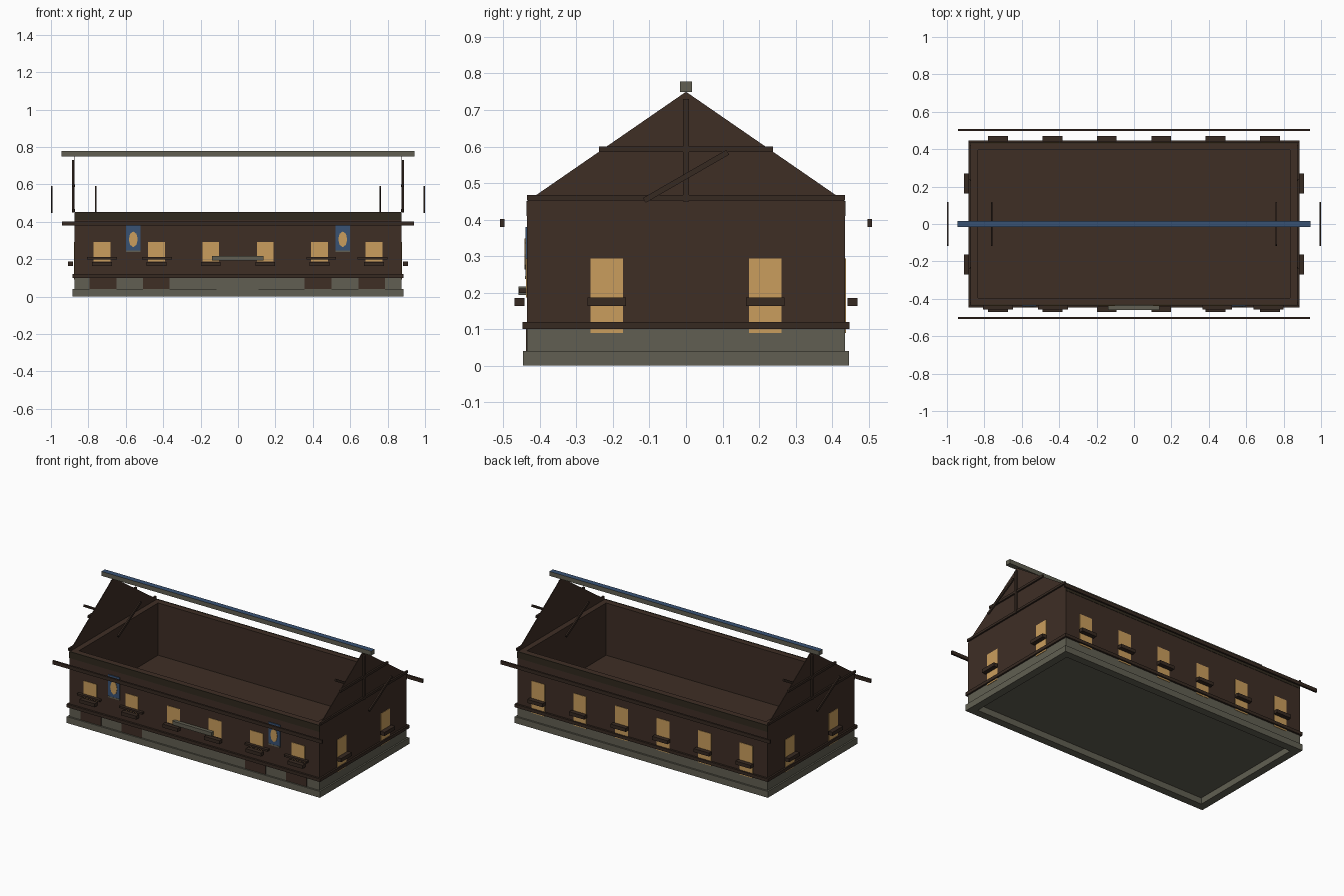
import bpy, bmesh, math
from mathutils import Vector

if "Cube" in bpy.data.objects:
    bpy.data.objects.remove(bpy.data.objects["Cube"])


def colour(name, r, g, b):
    m = bpy.data.materials.new(name)
    lin = [((c / 255 + 0.055) / 1.055) ** 2.4 for c in (r, g, b)]
    m.diffuse_color = (*lin, 1)
    m.use_nodes = True
    m.node_tree.nodes["Principled BSDF"].inputs["Base Color"].default_value = m.diffuse_color
    return m


WOOD = colour("dark_timber", 62, 46, 37)
TRIM = colour("trim_timber", 54, 41, 33)
PLATE = colour("wall_plate_timber", 48, 41, 30)
STONE = colour("grey_stone", 97, 95, 82)
GLOW = colour("warm_window", 202, 158, 93)
BLUE = colour("blue_paint", 56, 82, 116)


def finish(name, bm, *mats):
    bmesh.ops.recalc_face_normals(bm, faces=bm.faces)
    me = bpy.data.meshes.new(name)
    bm.to_mesh(me)
    bm.free()
    ob = bpy.data.objects.new(name, me)
    for m in mats:
        me.materials.append(m)
    bpy.context.collection.objects.link(ob)
    return ob


def box(name, x, y, z, mat, tilt=0.0):
    """Box from (min, max) pairs, optionally turned about the x axis."""
    bm = bmesh.new()
    bmesh.ops.create_cube(bm, size=1)
    for v in bm.verts:
        v.co = Vector([(b - a) * c for c, (a, b) in zip(v.co, (x, y, z))])
    ob = finish(name, bm, mat)
    ob.location = [(a + b) / 2 for a, b in (x, y, z)]
    ob.rotation_euler.x = tilt
    return ob


def span(c, half):
    return (c - half, c + half)


def side(s, a, b):
    """Range a..b on the positive or negative side."""
    return (a, b) if s > 0 else (-b, -a)


def ring(name, hx, hy, t, z, mat):
    """Open rectangular frame with outer half sizes and thickness t."""
    bm = bmesh.new()
    corners = [(-1, -1), (1, -1), (1, 1), (-1, 1)]
    loops = [[bm.verts.new((sx * (hx - d), sy * (hy - d), h)) for sx, sy in corners]
             for d, h in ((0, z[0]), (0, z[1]), (t, z[1]), (t, z[0]))]
    for k in range(4):
        a, b = loops[k], loops[(k + 1) % 4]
        for i in range(4):
            j = (i + 1) % 4
            bm.faces.new((a[i], a[j], b[j], b[i]))
    return finish(name, bm, mat)


# Foundation courses, floor, sill band and open-topped walls
ring("foundation_lower", 0.885, 0.446, 0.05, (0, 0.04), STONE)
ring("foundation_upper", 0.875, 0.435, 0.04, (0.04, 0.10), STONE)
box("foundation_underside", (-0.84, 0.84), (-0.40, 0.40), (0.04, 0.10), STONE)
box("floor", (-0.84, 0.84), (-0.40, 0.40), (0.10, 0.12), WOOD)
ring("sill_band", 0.886, 0.447, 0.05, (0.10, 0.12), TRIM)
ring("walls", 0.875, 0.435, 0.04, (0.12, 0.45), WOOD)

# Dark blocks and centre stone in the front foundation
for x in (-0.722, -0.437, 0.427, 0.715):
    box("foundation_block", span(x, 0.072), (-0.438, -0.43), (0.04, 0.10), WOOD)
box("foundation_centre_stone", (-0.115, 0.11), (-0.438, -0.43), (0.04, 0.10), STONE)

# Long walls: windows, sills, top plate and floating eave beam
for s in (-1, 1):
    box("wall_plate", (-0.875, 0.875), side(s, 0.43, 0.437), (0.41, 0.451), PLATE)
    box("eave_beam", (-0.942, 0.942), side(s, 0.497, 0.509), (0.38, 0.402), TRIM)
    for i in range(6):
        x = -0.727 + i * 0.2908
        low = 0.187 if s < 0 else 0.09
        box("window", span(x, 0.045), side(s, 0.43, 0.4375), (low, 0.293), GLOW)
        box("window_sill", span(x, 0.053), side(s, 0.442, 0.47), (0.164, 0.186), TRIM)

# Front shelves and stone ledge
for x in (-0.727, -0.432, 0.445, 0.72):
    box("window_shelf", span(x, 0.08), (-0.457, -0.437), (0.199, 0.211), TRIM)
box("front_ledge", (-0.138, 0.136), (-0.459, -0.437), (0.193, 0.217), STONE)

# Blue banners with a glowing emblem
for x in (-0.56, 0.56):
    box("banner", span(x, 0.04), (-0.440, -0.433), (0.245, 0.38), BLUE)
    box("banner_hem", span(x, 0.04), (-0.441, -0.434), (0.237, 0.246), STONE)
    bm = bmesh.new()
    bmesh.ops.create_cone(bm, cap_ends=True, segments=8, radius1=1, radius2=1, depth=1)
    for v in bm.verts:
        v.co = Vector((v.co.x * 0.024, v.co.z * 0.004, v.co.y * 0.042))
    emblem = finish("banner_emblem", bm, GLOW)
    emblem.location = (x, -0.4405, 0.306)

# Gable ends
for s in (-1, 1):
    bm = bmesh.new()
    bm.faces.new([bm.verts.new((x, y, z)) for x, y, z in
                  ((s * 0.873, -0.435, 0.45), (s * 0.873, 0.435, 0.45), (s * 0.873, 0, 0.75))])
    gable = finish("gable", bm, WOOD)
    mod = gable.modifiers.new("thickness", "SOLIDIFY")
    mod.thickness = 0.004
    mod.offset = 0
    beam_x = side(s, 0.874, 0.885)
    box("gable_tie", beam_x, (-0.435, 0.435), (0.453, 0.468), TRIM)
    box("gable_collar", beam_x, (-0.238, 0.238), (0.585, 0.600), TRIM)
    box("gable_post", side(s, 0.876, 0.887), (-0.008, 0.008), (0.45, 0.73), TRIM)
    # Diagonal braces standing off outside and inside the gable
    for x, turn in ((0.9955, 1), (0.76, -1)):
        box("gable_brace", span(s * x, 0.0045), (-0.132, 0.132), (0.511, 0.526),
            TRIM, s * turn * math.radians(30))
    for y in (-0.217, 0.217):
        box("gable_window", side(s, 0.87, 0.8775), span(y, 0.045), (0.09, 0.293), GLOW)
        box("gable_sill", side(s, 0.882, 0.91), span(y, 0.053), (0.164, 0.187), TRIM)

# Ridge beam, painted blue on its upper face
ridge = box("ridge_beam", (-0.943, 0.943), (-0.017, 0.017), (0.75, 0.778), STONE)
ridge.data.materials.append(BLUE)
for p in ridge.data.polygons:
    p.material_index = 1 if p.normal.z > 0.5 else 0
